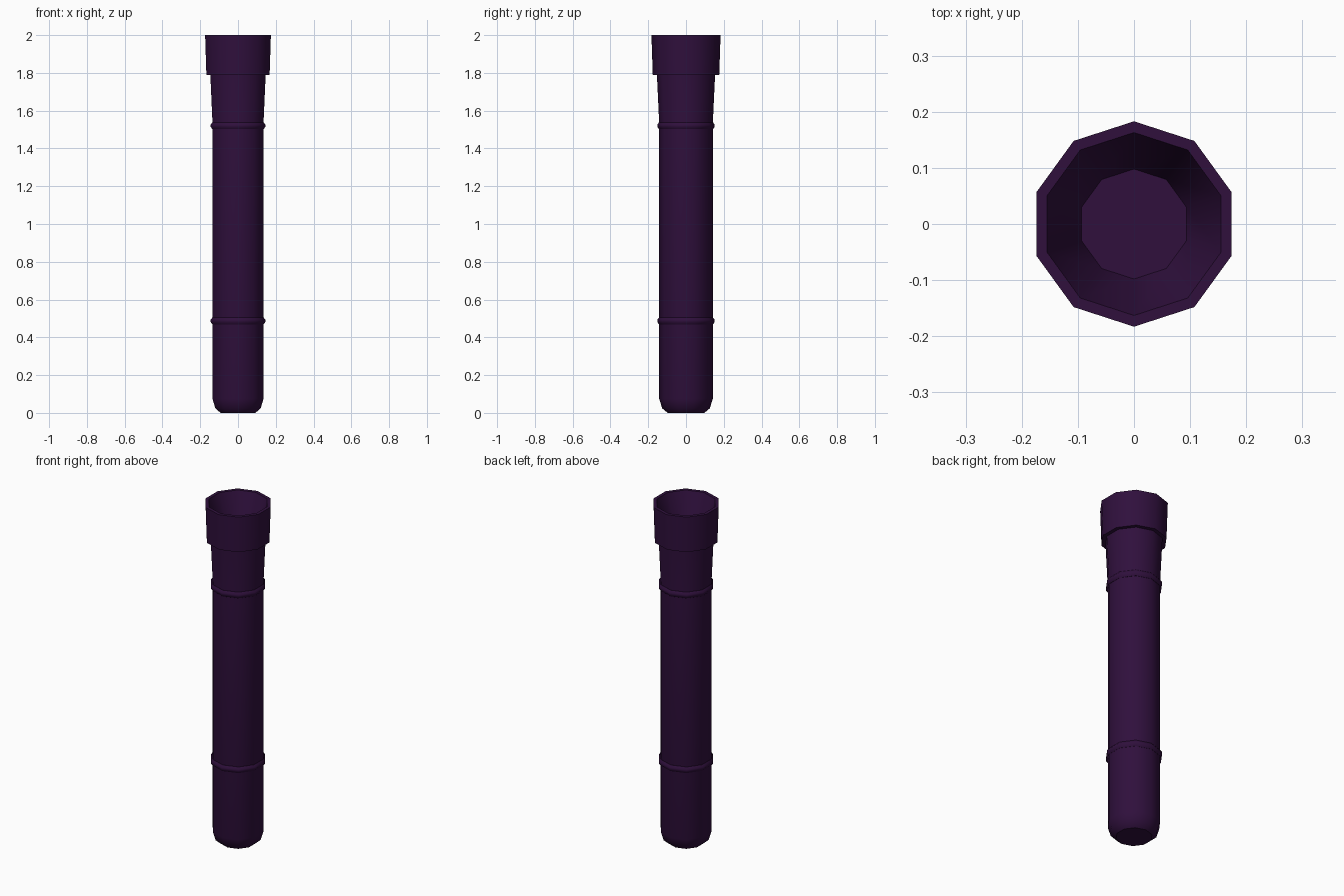
import bpy, bmesh, math

cube = bpy.data.objects.get("Cube")
if cube:
    bpy.data.objects.remove(cube, do_unlink=True)

SIDES = 10

purple = bpy.data.materials.new("dark purple")
purple.use_nodes = True
colour = (0.029, 0.005, 0.046, 1)
purple.diffuse_color = colour
purple.node_tree.nodes["Principled BSDF"].inputs["Base Color"].default_value = colour


def lathe(name, profile, cap_start=False, cap_end=False, closed=False):
    """Turn a (radius, height) profile around z, with a corner facing +y."""
    bm = bmesh.new()
    rings = []
    for r, z in profile:
        angles = [math.pi / 2 + math.tau * i / SIDES for i in range(SIDES)]
        rings.append([bm.verts.new((r * math.cos(a), r * math.sin(a), z)) for a in angles])
    pairs = list(zip(rings, rings[1:]))
    if closed:
        pairs.append((rings[-1], rings[0]))
    for low, high in pairs:
        for i in range(SIDES):
            j = (i + 1) % SIDES
            bm.faces.new((low[i], low[j], high[j], high[i]))
    if cap_start:
        bm.faces.new(rings[0][::-1])
    if cap_end:
        bm.faces.new(rings[-1])
    bmesh.ops.recalc_face_normals(bm, faces=bm.faces)
    mesh = bpy.data.meshes.new(name)
    bm.to_mesh(mesh)
    bm.free()
    mesh.materials.append(purple)
    obj = bpy.data.objects.new(name, mesh)
    bpy.context.collection.objects.link(obj)
    bpy.ops.object.select_all(action="DESELECT")
    obj.select_set(True)
    bpy.context.view_layer.objects.active = obj
    bpy.ops.object.shade_smooth_by_angle(angle=math.radians(40))
    return obj


# Handle with rounded end and flared neck, running up to the head, then
# the head's collar, rim and hollow reflector cup
lathe("torch_body", [
    (0.097, 0), (0.126, 0.024), (0.142, 0.075),
    (0.142, 1.535), (0.154, 1.79),
    (0.176, 1.79), (0.183, 2.0),
    (0.163, 2.0), (0.098, 1.8),
], cap_start=True, cap_end=True)

# Raised bands around the handle
for name, z in (("lower_band", 0.487), ("upper_band", 1.52)):
    lathe(name, [(0.138, z - 0.018), (0.143, z - 0.018), (0.152, z - 0.006),
                 (0.152, z + 0.006), (0.143, z + 0.018), (0.138, z + 0.018)], closed=True)
